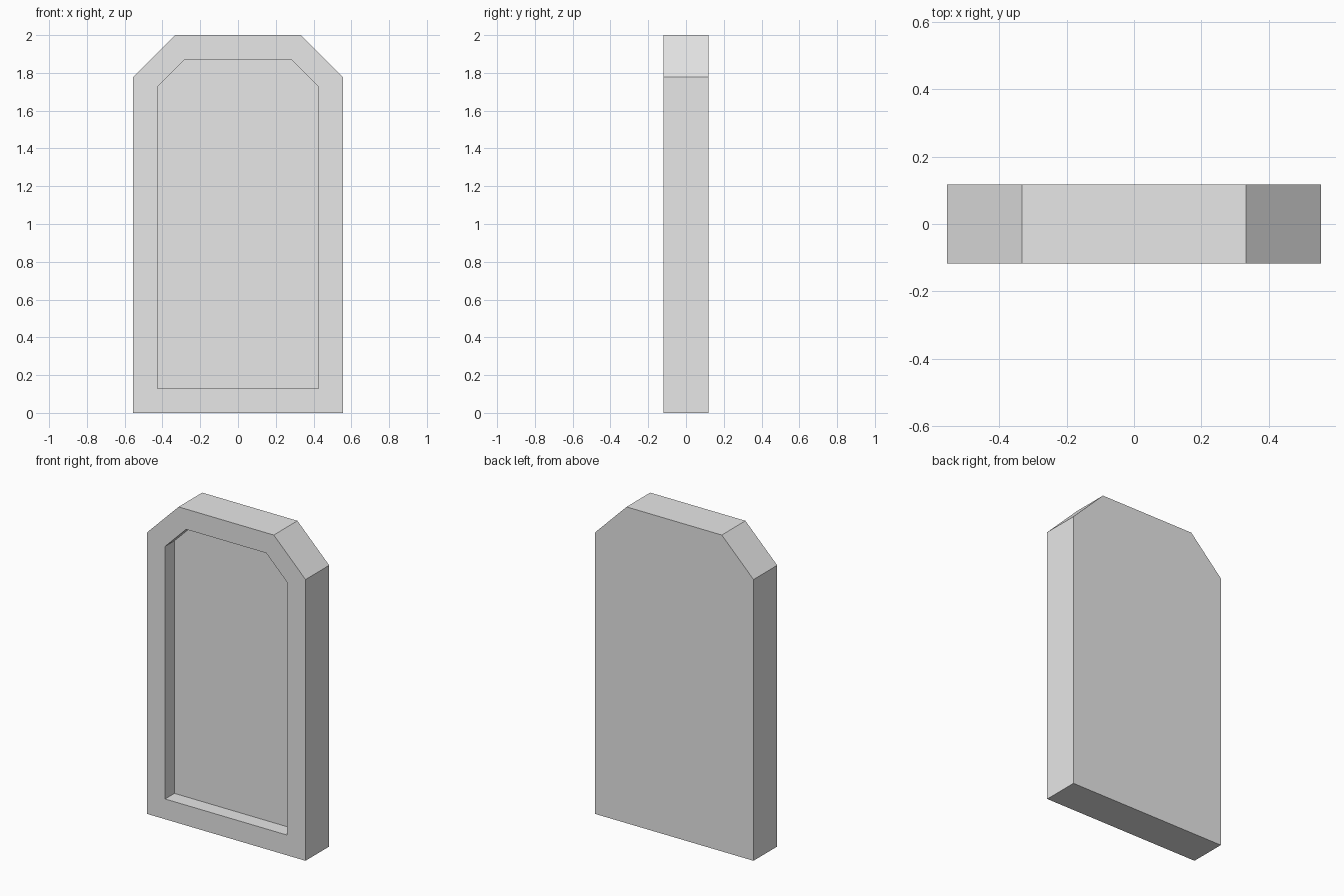
import bpy
import bmesh

HALF_WIDTH, HALF_DEPTH, HEIGHT = 0.555, 0.118, 2.0
CHAMFER = 0.222
BORDER, RECESS = 0.128, 0.093

cube = bpy.data.objects.get("Cube")
if cube:
    bpy.data.objects.remove(cube, do_unlink=True)

# Plain stone colour
stone = bpy.data.materials.new("light_grey")
stone.use_nodes = True
colour = (0.8, 0.8, 0.8, 1.0)
stone.diffuse_color = colour
stone.node_tree.nodes["Principled BSDF"].inputs["Base Color"].default_value = colour

# Slab outline: right half, then mirrored
right = [(HALF_WIDTH, 0), (HALF_WIDTH, HEIGHT - CHAMFER), (HALF_WIDTH - CHAMFER, HEIGHT)]
outline = right + [(-x, z) for x, z in reversed(right)]

bm = bmesh.new()
front = bm.faces.new([bm.verts.new((x, -HALF_DEPTH, z)) for x, z in outline])

# Extrude the outline to the back, keeping the front face
extruded = bmesh.ops.extrude_face_region(bm, geom=[front], use_keep_orig=True)
back_verts = [v for v in extruded["geom"] if isinstance(v, bmesh.types.BMVert)]
bmesh.ops.translate(bm, vec=(0, 2 * HALF_DEPTH, 0), verts=back_verts)
bmesh.ops.recalc_face_normals(bm, faces=bm.faces[:])

# Even border around a panel sunk into the front
front = min(bm.faces, key=lambda f: f.calc_center_median().y)
bmesh.ops.inset_region(bm, faces=[front], thickness=BORDER, use_even_offset=True)
rim = list({e for e in front.edges})
sunk = bmesh.ops.extrude_discrete_faces(bm, faces=[front])["faces"][0]
bmesh.ops.translate(bm, vec=(0, RECESS, 0), verts=sunk.verts[:])
bmesh.ops.recalc_face_normals(bm, faces=bm.faces[:])

mesh = bpy.data.meshes.new("recessed_slab")
bm.to_mesh(mesh)
bm.free()
mesh.materials.append(stone)
slab = bpy.data.objects.new("recessed_slab", mesh)
bpy.context.collection.objects.link(slab)
